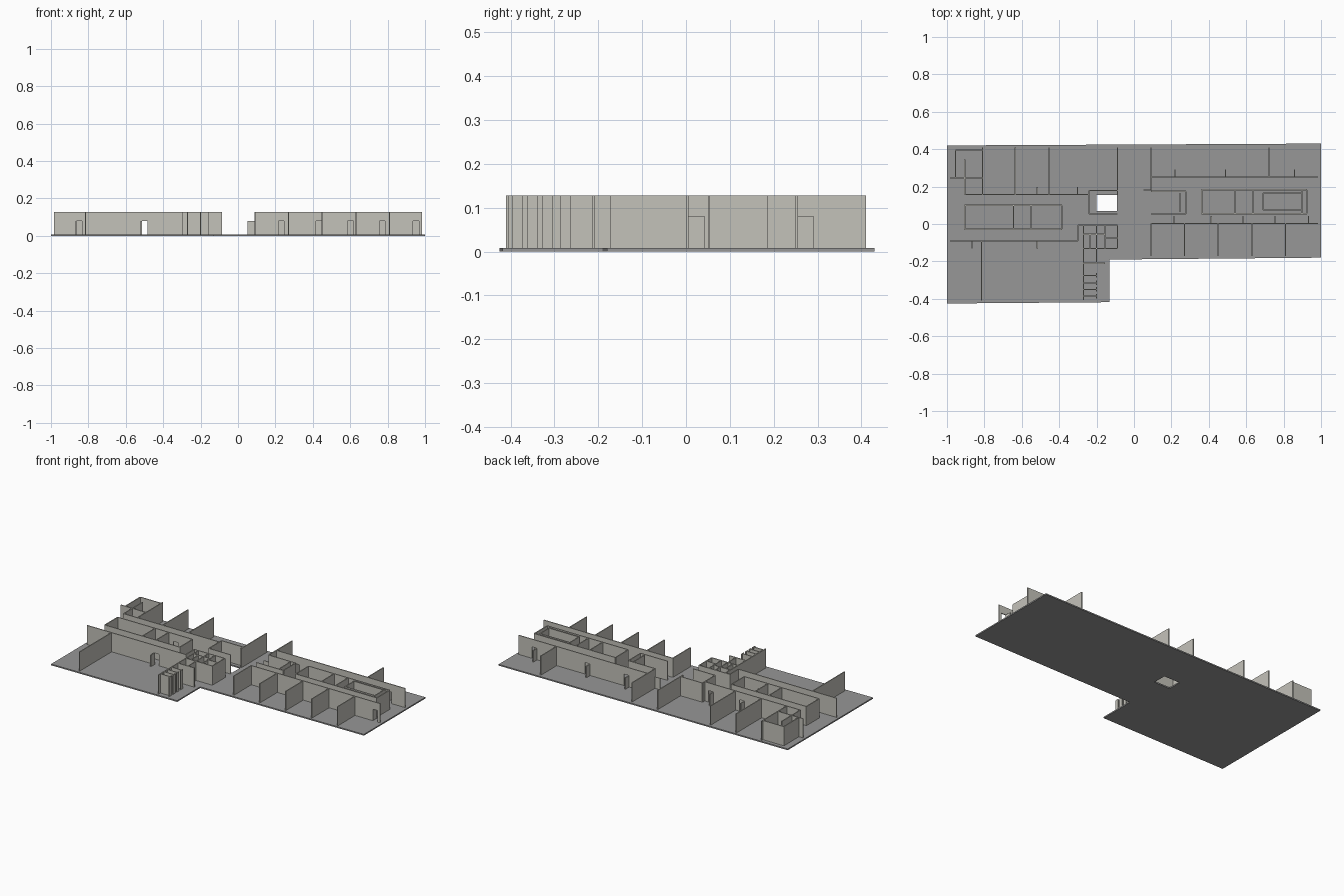
import bpy
import bmesh

if "Cube" in bpy.data.objects:
    bpy.data.objects.remove(bpy.data.objects["Cube"])

FLOOR, TOP, DOOR, T = 0.008, 0.128, 0.08, 0.006


def material(name, rgb):
    m = bpy.data.materials.new(name)
    m.diffuse_color = (*rgb, 1)
    m.use_nodes = True
    m.node_tree.nodes["Principled BSDF"].inputs["Base Color"].default_value = m.diffuse_color
    return m


wall_mat = material("warm grey plaster", (0.55, 0.54, 0.49))
floor_mat = material("grey concrete", (0.31, 0.31, 0.31))


def finish(bm, name, mat):
    bmesh.ops.recalc_face_normals(bm, faces=bm.faces)
    me = bpy.data.meshes.new(name)
    bm.to_mesh(me)
    bm.free()
    me.materials.append(mat)
    ob = bpy.data.objects.new(name, me)
    bpy.context.collection.objects.link(ob)


def box(bm, x0, x1, y0, y1, z0, z1):
    vs = bmesh.ops.create_cube(bm, size=1)["verts"]
    for v in vs:
        v.co.x = x1 if v.co.x > 0 else x0
        v.co.y = y1 if v.co.y > 0 else y0
        v.co.z = z1 if v.co.z > 0 else z0


def cross_wall(bm, x, y0, y1, top=TOP):
    box(bm, x - T / 2, x + T / 2, y0, y1, FLOOR, top)


def long_wall(bm, y, x0, x1, doors=(), leaf=0):
    """Wall along x with doorways, lintels and open door leaves."""
    a, w = x0, 0.017
    for d in sorted(doors):
        box(bm, a, d - w, y - T / 2, y + T / 2, FLOOR, TOP)
        box(bm, d - w, d + w, y - T / 2, y + T / 2, DOOR, TOP)
        if leaf:
            cross_wall(bm, d - w, *sorted((y, y + leaf * 0.04)), top=DOOR)
        a = d + w
    box(bm, a, x1, y - T / 2, y + T / 2, FLOOR, TOP)


def wing(name, longs, crosses):
    bm = bmesh.new()
    for l in longs:
        long_wall(bm, *l)
    for c in crosses:
        cross_wall(bm, *c)
    finish(bm, name, wall_mat)


# Floor slab with a shaft opening
bm = bmesh.new()
outer = [(-1, -0.425), (-0.13, -0.418), (-0.13, -0.19), (1, -0.18), (1, 0.43), (-1, 0.42)]
hole = [(-0.2, 0.07), (-0.09, 0.07), (-0.09, 0.155), (-0.2, 0.155)]
edges = []
for loop in (outer, hole):
    vs = [bm.verts.new((x, y, 0)) for x, y in loop]
    edges += [bm.edges.new((vs[i - 1], vs[i])) for i in range(len(vs))]
bmesh.ops.triangle_fill(bm, edges=edges, use_beauty=True)
ext = bmesh.ops.extrude_face_region(bm, geom=bm.faces[:])["geom"]
for v in ext:
    if isinstance(v, bmesh.types.BMVert):
        v.co.z = FLOOR
finish(bm, "floor_slab", floor_mat)

# Left wing: rear rooms
wing("rear_left_rooms",
     [(0.245, -0.985, -0.81), (0.395, -0.955, -0.81),
      (0.158, -0.905, -0.24, (-0.5, -0.285), 1)],
     [(-0.955, 0.245, 0.395), (-0.905, 0.158, 0.345), (-0.81, 0.158, 0.41),
      (-0.635, 0.158, 0.41), (-0.455, 0.158, 0.41)])

# Left wing: enclosed service block in the corridor
wing("left_service_block",
     [(0.1, -0.905, -0.385, (-0.5,)), (-0.028, -0.905, -0.385, (-0.5,))],
     [(x, -0.028, 0.1) for x in (-0.905, -0.645, -0.55, -0.385)])

# Left wing: large front hall
wing("front_left_hall",
     [(-0.09, -0.985, -0.3, (-0.85, -0.5), -1)], [(-0.815, -0.41, -0.09)])

# Shaft enclosure beside the opening
wing("shaft_enclosure",
     [(0.18, -0.24, -0.088), (0.053, -0.24, -0.088)],
     [(-0.24, 0.053, 0.18), (-0.088, 0.155, 0.41)])

# Washrooms with stall partitions
wing("washrooms",
     [(-0.005, -0.3, -0.088), (-0.055, -0.27, -0.155), (-0.13, -0.27, -0.088),
      (-0.075, -0.155, -0.088), (-0.21, -0.27, -0.155)]
     + [(y, -0.27, -0.2) for y in (-0.275, -0.315, -0.35, -0.385)],
     [(-0.3, -0.09, -0.005), (-0.27, -0.405, -0.005), (-0.2, -0.21, -0.005),
      (-0.155, -0.13, -0.005), (-0.088, -0.13, -0.005), (-0.235, -0.13, -0.055)]
     + [(-0.2, y - 0.012, y + 0.012) for y in (-0.275, -0.315, -0.35, -0.385)])

# Right wing: rear rooms
wing("rear_right_rooms",
     [(0.252, 0.09, 0.985, (0.236, 0.507, 0.875), 1)],
     [(0.09, 0.18, 0.41), (0.722, 0.252, 0.41)])

# Right wing: small corridor block
wing("small_right_block",
     [(0.175, 0.09, 0.278), (0.053, 0.09, 0.278)],
     [(0.278, 0.053, 0.175), (0.245, 0.065, 0.165)])

# Right wing: long corridor block with an inner room
wing("long_right_block",
     [(0.183, 0.362, 0.925), (0.055, 0.362, 0.925),
      (0.165, 0.69, 0.898), (0.075, 0.69, 0.898)],
     [(x, 0.055, 0.183) for x in (0.362, 0.54, 0.637, 0.898, 0.925)]
     + [(0.69, 0.075, 0.165)])

# Right wing: row of front rooms
wing("front_right_rooms",
     [(0.003, 0.09, 0.985, (0.23, 0.43, 0.6, 0.77, 0.95), 1)],
     [(0.09 + 0.18 * i, -0.172, 0.003) for i in range(5)])

# Open door leaf at the lobby
bm = bmesh.new()
box(bm, 0.052, 0.09, 0.18, 0.185, FLOOR, DOOR)
finish(bm, "lobby_door", wall_mat)
